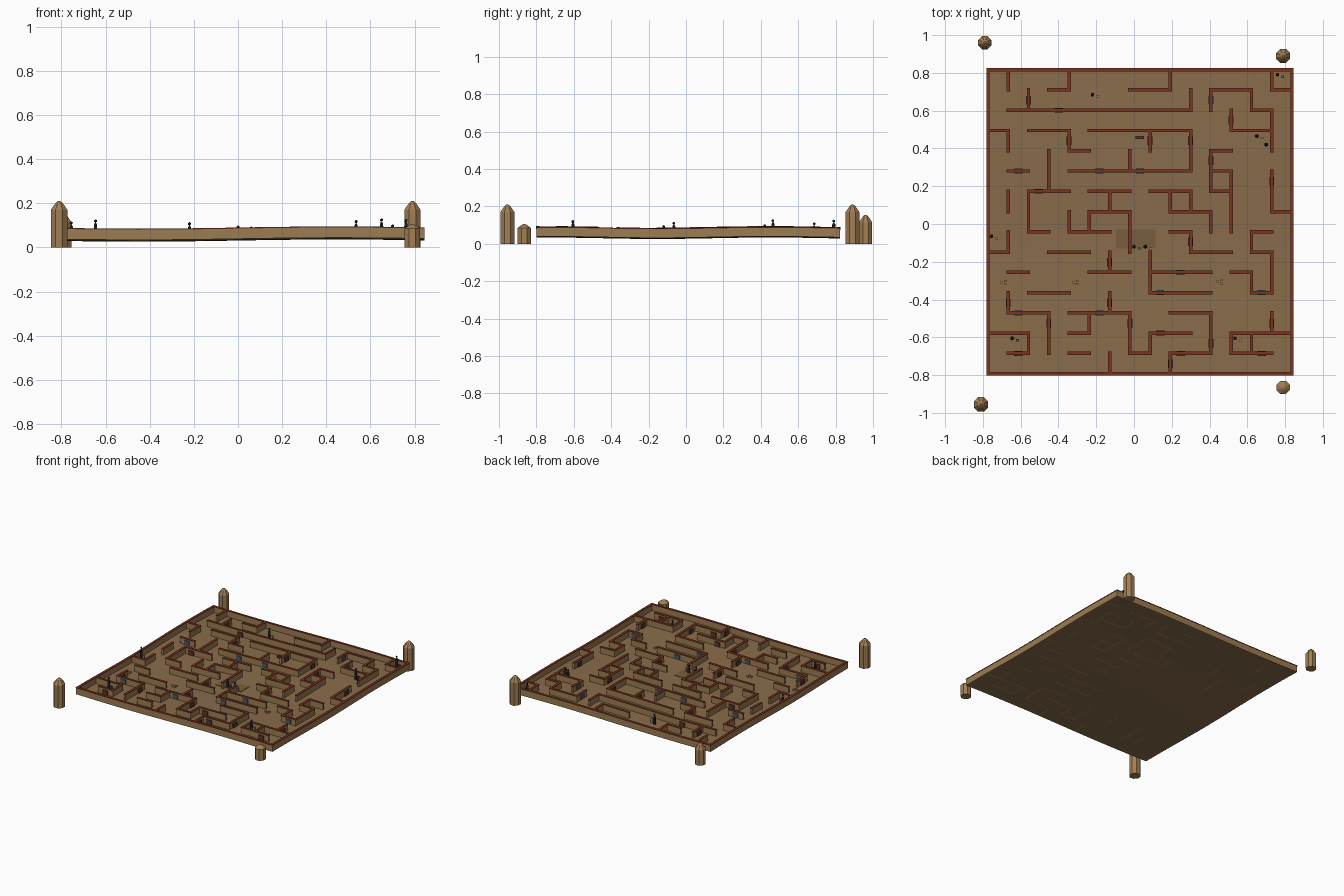
import bpy, bmesh, math
from mathutils import Matrix

cube = bpy.data.objects.get("Cube")
if cube:
    bpy.data.objects.remove(cube, do_unlink=True)


def material(name, r, g, b):
    m = bpy.data.materials.new(name)
    m.use_nodes = True
    m.diffuse_color = (r, g, b, 1)
    m.node_tree.nodes["Principled BSDF"].inputs["Base Color"].default_value = (r, g, b, 1)
    return m


EARTH = material("floor_earth", .25, .15, .07)
MAT = material("dark_earth", .19, .11, .05)
STONE = material("wall_sandstone", .33, .20, .085)
RED = material("red_coping", .19, .034, .014)
WOOD = material("post_wood", .36, .21, .09)
DOOR = material("door_brown", .09, .035, .018)
BLUE = material("window_blue", .07, .10, .13)
DARK = material("figure_dark", .025, .025, .025)
TAN = material("pale_tan", .45, .30, .13)

N, PITCH, X0, Y0 = 15, .1073, -.773, .817
SIZE = N * PITCH


def ground(x, y):
    """Gentle rolling height of the ground."""
    return .036 + .005 * math.sin(3.5 * x) + .004 * math.sin(5.2 * (y - .15))


def finish(bm, name, mat):
    bmesh.ops.recalc_face_normals(bm, faces=bm.faces)
    mesh = bpy.data.meshes.new(name)
    bm.to_mesh(mesh)
    bm.free()
    mesh.materials.append(mat)
    obj = bpy.data.objects.new(name, mesh)
    bpy.context.collection.objects.link(obj)
    return obj


def block(bm, x, y, sx, sy, z0, z1):
    """Box whose corners follow the ground."""
    verts = bmesh.ops.create_cube(bm, size=1)["verts"]
    for v in verts:
        px, py = x + v.co.x * sx, y + v.co.y * sy
        v.co = (px, py, ground(px, py) + (z1 if v.co.z > 0 else z0))


# Maze plan: - wall, d wall with door, w wall with window, . gap
ROWS = """
---------------
...-...--..--.-
.--d------...-.
-.--.-----..--.
....-......-...
.w..-w-w--.-...
..d-.--.--.-...
.....--..--...-
..-.--...-...-.
-..--.....--.-.
.-...--.-w-.-..
..--....w--..w.
.w-.-w-..--....
--..-...d-..---
.d..-..-.d-.-d.
---------------
""".split()

COLUMNS = """
---------------
-..-..-.-..d...
.d....--.....-.
....--......d-.
-..d...-.......
.......-....-..
......-..d.d..-
....-..--...d-.
...d.....--..-.
-.....-.......d
.-.d-.-.d......
.w..d-.-....-d.
..w..---.....-.
.-......-.-..-.
-.--.d-..--.d..
---------------
""".split()

walls, coping, doors, windows = (bmesh.new() for _ in range(4))
for plan, upright in ((ROWS, False), (COLUMNS, True)):
    for line, marks in enumerate(plan):
        for cell, mark in enumerate(marks):
            if mark == ".":
                continue
            i, j = (line, cell + .5) if upright else (cell + .5, line)
            x, y = X0 + i * PITCH, Y0 - j * PITCH

            def piece(bm, length, width, z0, z1):
                sx, sy = (width, length) if upright else (length, width)
                block(bm, x, y, sx, sy, z0, z1)

            piece(walls, PITCH + .014, .014, -.001, .045)
            piece(coping, PITCH + .018, .018, .045, .05)
            if mark == "d":
                piece(doors, .045, .026, .003, .036)
            elif mark == "w":
                piece(windows, .042, .026, .008, .038)
finish(walls, "maze_walls", STONE)
finish(coping, "wall_coping", RED)
finish(doors, "wall_doors", DOOR)
finish(windows, "wall_windows", BLUE)

# Rolling floor
bm = bmesh.new()
bmesh.ops.create_grid(bm, x_segments=30, y_segments=30, size=SIZE / 2)
for v in bm.verts:
    v.co.x += X0 + SIZE / 2
    v.co.y += Y0 - SIZE / 2
    v.co.z = ground(v.co.x, v.co.y) + .003
floor = finish(bm, "maze_floor", EARTH)
solid = floor.modifiers.new("thickness", "SOLIDIFY")
solid.thickness = .004

# Central darker patch
bm = bmesh.new()
block(bm, .01, -.08, .21, .1, .002, .006)
finish(bm, "centre_patch", MAT)


def lathe(bm, x, y, profile, sides):
    """Stack of rings (radius, z) closed at both ends."""
    rings = []
    for r, z in profile:
        ring = []
        for k in range(sides):
            a = math.tau * (k + .5) / sides
            ring.append(bm.verts.new((x + r * math.cos(a), y + r * math.sin(a), z)))
        rings.append(ring)
    for low, high in zip(rings, rings[1:]):
        for k in range(sides):
            n = (k + 1) % sides
            bm.faces.new((low[k], low[n], high[n], high[k]))
    bm.faces.new(rings[0][::-1])
    bm.faces.new(rings[-1])


# Four corner posts with pointed tops
POSTS = {"back_right_post": (-.79, .96, .155, .038), "back_left_post": (.79, .89, .21, .04),
         "front_right_post": (-.81, -.955, .21, .041), "front_left_post": (.79, -.865, .105, .038)}
for name, (x, y, top, r) in POSTS.items():
    bm = bmesh.new()
    drop = .04 if top > .15 else .02
    lathe(bm, x, y, [(r, 0), (r, top - drop), (r * .45, top - drop * .25), (r * .15, top)], 8)
    finish(bm, name, WOOD)

# Standing figures, each with a small companion
FIGURES = [(-.22, .685, .115), (.76, .79, .13), (.65, .465, .132), (.7, .42, .105),
           (-.755, -.065, .118), (0, -.12, .1), (.06, -.12, .095),
           (-.645, -.605, .128), (.535, -.605, .125)]
bodies, blue_bits, tan_bits = (bmesh.new() for _ in range(3))
for n, (x, y, top) in enumerate(FIGURES):
    z = ground(x, y)
    lathe(bodies, x, y, [(.01, z), (.008, top - .025), (.003, top - .016)], 6)
    bmesh.ops.create_icosphere(bodies, subdivisions=1, radius=.008,
                               matrix=Matrix.Translation((x, y, top - .008)))
    block(blue_bits if n % 2 else tan_bits, x + .028, y - .01, .014, .012, 0, .035)

# Small heaps on the floor
for x, y in ((-.69, -.31), (-.31, -.31), (.455, -.305)):
    for dx, dy in ((-.012, 0), (.01, .007), (.008, -.009)):
        block(tan_bits, x + dx, y + dy, .014, .01, 0, .014)
finish(bodies, "figures", DARK)
finish(blue_bits, "blue_companions", BLUE)
finish(tan_bits, "tan_companions_and_heaps", TAN)

# Chest
bm = bmesh.new()
block(bm, .03, .457, .045, .016, 0, .02)
finish(bm, "chest", DOOR)
